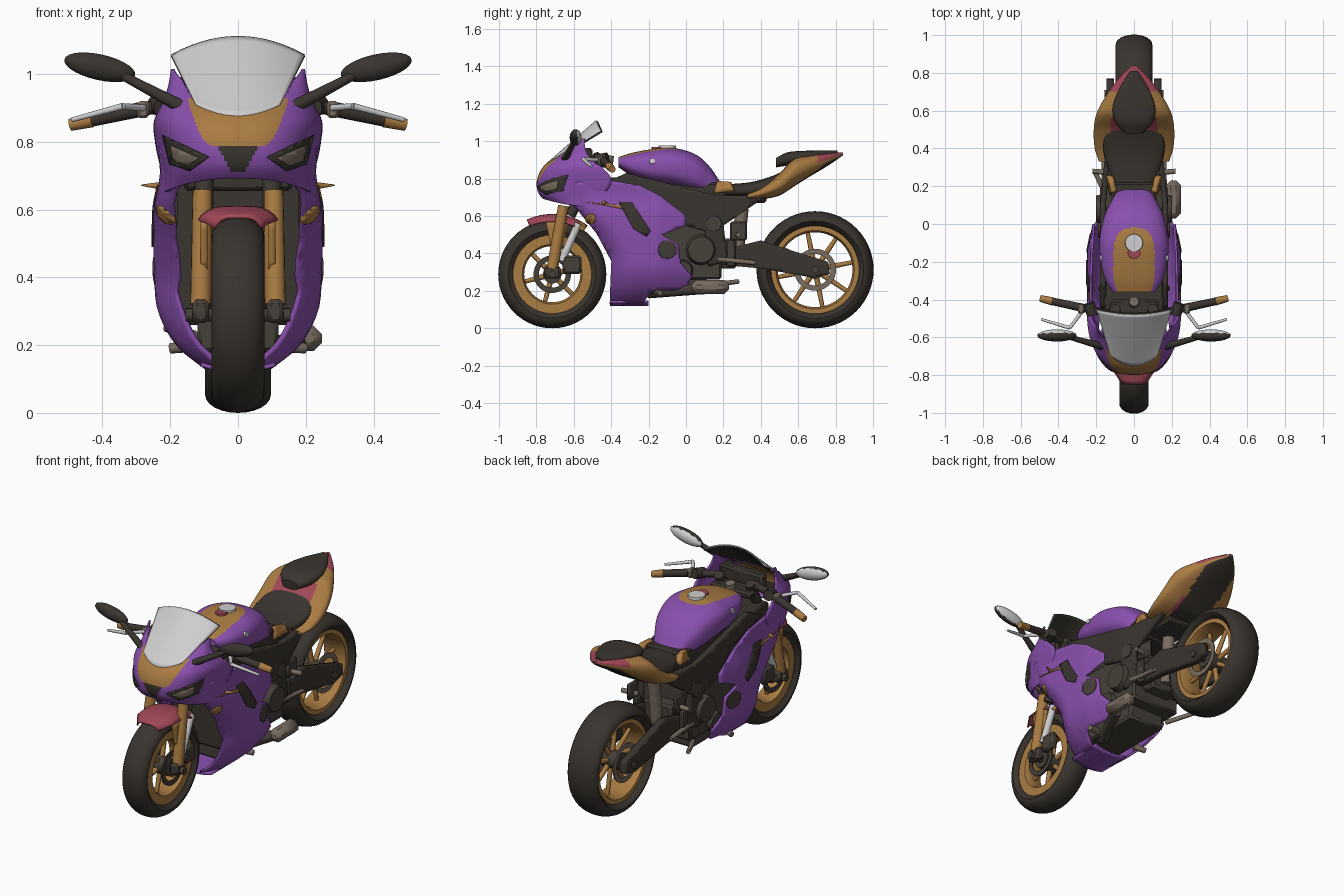
import bpy, bmesh, math
from mathutils import Vector, Matrix

if "Cube" in bpy.data.objects:
    bpy.data.objects.remove(bpy.data.objects["Cube"])


def material(name, r, g, b):
    m = bpy.data.materials.new(name)
    m.use_nodes = True
    m.diffuse_color = (r, g, b, 1)
    bsdf = next(n for n in m.node_tree.nodes if n.type == 'BSDF_PRINCIPLED')
    bsdf.inputs["Base Color"].default_value = (r, g, b, 1)
    return m


PURPLE = material("purple paint", .25, .08, .42)
GOLD = material("gold paint", .40, .20, .055)
BLACK = material("warm black", .042, .035, .028)
ENGINE = material("engine grey", .06, .05, .04)
RED = material("dusty red", .36, .065, .095)
WHITE = material("pale silver", .62, .62, .62)
METAL = material("brown metal", .19, .15, .115)


def finish(name, bm, mats, mirror=False, thick=0, bevel=0, rule=None):
    bmesh.ops.recalc_face_normals(bm, faces=bm.faces[:])
    bm.normal_update()
    if rule:
        for f in bm.faces:
            f.material_index = rule(f.calc_center_median(), f.normal)
    me = bpy.data.meshes.new(name)
    bm.to_mesh(me)
    bm.free()
    for m in mats:
        me.materials.append(m)
    for p in me.polygons:
        p.use_smooth = not bevel
    me.set_sharp_from_angle(angle=.8)
    ob = bpy.data.objects.new(name, me)
    bpy.context.collection.objects.link(ob)
    if thick:
        s = ob.modifiers.new("thickness", 'SOLIDIFY')
        s.thickness, s.offset = thick, 0
    if bevel:
        ob.modifiers.new("bevel", 'BEVEL').width = bevel
    if mirror:
        ob.modifiers.new("mirror", 'MIRROR')


def interp(tab, t):
    """Smoothly interpolate the columns of a table keyed by its first column."""
    t = min(max(t, tab[0][0]), tab[-1][0])
    i = max(k for k in range(len(tab) - 1) if tab[k][0] <= t)
    a, b = tab[i], tab[i + 1]
    p, q = tab[max(i - 1, 0)], tab[min(i + 2, len(tab) - 1)]
    h = b[0] - a[0]
    s = (t - a[0]) / h
    out = []
    for j in range(1, len(a)):
        m = (b[j] - p[j]) / (b[0] - p[0]) * h
        n = (q[j] - a[j]) / (q[0] - a[0]) * h
        out.append(a[j] + m * s + (3 * (b[j] - a[j]) - 2 * m - n) * s**2
                   + (2 * (a[j] - b[j]) + m + n) * s**3)
    return out


def grid(name, rows, mats, wrap_rows=False, wrap_cols=False, cap=False, **kw):
    bm = bmesh.new()
    vs = [[bm.verts.new(p) for p in r] for r in rows]
    R, C = len(vs), len(vs[0])
    for i in range(R if wrap_rows else R - 1):
        for j in range(C if wrap_cols else C - 1):
            k, l = (i + 1) % R, (j + 1) % C
            bm.faces.new((vs[i][j], vs[i][l], vs[k][l], vs[k][j]))
    if cap:
        bm.faces.new(vs[0])
        bm.faces.new(vs[-1])
    finish(name, bm, mats, **kw)


def power(v, n=2.6):
    return math.copysign(abs(v) ** (2 / n), v)


def loft(name, tab, mats, rule=None, steps=24, sides=32):
    """Rounded body along y; table columns are y, half width, bottom, top."""
    rows = []
    for i in range(steps + 1):
        y = tab[0][0] + (tab[-1][0] - tab[0][0]) * i / steps
        w, lo, hi = interp(tab, y)
        ring = [math.tau * k / sides for k in range(sides)]
        rows.append([(w * power(math.cos(a)), y,
                      (lo + hi) / 2 + (hi - lo) / 2 * power(math.sin(a))) for a in ring])
    grid(name, rows, mats, wrap_cols=True, cap=True, rule=rule)


def lathe(name, profile, cy, cz, mat, steps=56, **kw):
    """Closed profile of (x, radius) turned about the wheel axis."""
    turn = [math.tau * k / steps for k in range(steps)]
    rows = [[(x, cy + r * math.cos(a), cz + r * math.sin(a)) for x, r in profile] for a in turn]
    grid(name, rows, [mat], wrap_rows=True, wrap_cols=True, **kw)


def panel(name, outline, place, mat, step=.03, thick=.012, mirror=True):
    """Flat outline cut into a fine grid, then bent onto a surface."""
    bm = bmesh.new()
    bm.faces.new([bm.verts.new((u, v, 0)) for u, v in outline])
    bmesh.ops.triangulate(bm, faces=bm.faces[:])
    for axis in (0, 1):
        lo, hi = (fn(p[axis] for p in outline) for fn in (min, max))
        no = (1, 0, 0) if axis == 0 else (0, 1, 0)
        for k in range(1, int((hi - lo) / step) + 1):
            co = Vector(no) * (lo + k * step)
            bmesh.ops.bisect_plane(bm, geom=bm.verts[:] + bm.edges[:] + bm.faces[:],
                                   dist=1e-5, plane_co=co, plane_no=no)
    for v in bm.verts:
        v.co = place(v.co.x, v.co.y)
    finish(name, bm, [mat], mirror=mirror, thick=thick)


def rods(name, items, mat, mirror=True, sides=16):
    """Round bars, each given as start, end, start radius, end radius."""
    bm = bmesh.new()
    for p, q, r, s in items:
        p, q = Vector(p), Vector(q)
        m = Matrix.Translation((p + q) / 2) @ (q - p).to_track_quat('Z', 'Y').to_matrix().to_4x4()
        bmesh.ops.create_cone(bm, cap_ends=True, segments=sides, radius1=r, radius2=s,
                              depth=(q - p).length, matrix=m)
    finish(name, bm, [mat], mirror=mirror)


def boxes(name, items, mat, mirror=False, bevel=.012):
    bm = bmesh.new()
    for c, s in items:
        bmesh.ops.create_cube(bm, size=1, matrix=Matrix.Translation(c) @ Matrix.Diagonal((*s, 1)))
    finish(name, bm, [mat], mirror=mirror, bevel=bevel)


def circle(u, v, r, n=20):
    return [(u + r * math.cos(math.tau * k / n), v + r * math.sin(math.tau * k / n)) for k in range(n)]


# Wheels
for end, cy, R, w, ri, depth, count in (("front", -.715, .289, .078, .215, .055, 6),
                                        ("rear", .69, .313, .097, .24, .03, 8)):
    arc = [(w * math.cos(a), ri + .02 + (R - ri - .02) * math.sin(a))
           for a in (math.pi * k / 12 for k in range(13))]
    lathe(end + "_tyre", [(w * .75, ri - .005)] + arc + [(-w * .75, ri - .005)], cy, R, BLACK)
    e = w * .72
    lathe(end + "_rim", [(e, ri + .006), (e, ri - depth), (e * .6, ri - depth - .01),
                         (-e * .6, ri - depth - .01), (-e, ri - depth), (-e, ri + .006)], cy, R, GOLD)
    spokes = []
    c = Vector((0, cy, R))
    for k in range(count):
        a = math.tau * (k + .25) / count
        d = Vector((0, math.cos(a), math.sin(a)))
        spokes.append((c + d * .04, c + d * (ri - depth), .015, .011))
    rods(end + "_spokes", spokes, GOLD, mirror=False, sides=8)
    rods(end + "_hub", [((-.07, cy, R), (.07, cy, R), .05, .05),
                        ((-.155, cy, R), (.155, cy, R), .02, .02)], ENGINE, mirror=False)
    ro, x, disc = (.1, .07, ENGINE) if end == "front" else (.112, .085, METAL)
    lathe(end + "_brake_disc", [(x, ro), (x + .007, ro), (x + .007, ro - .028), (x, ro - .028)],
          cy, R, disc, mirror=True)

# Front fork, calipers and mudguard
rods("fork_lower", [((.11, -.715, .32), (.105, -.655, .655), .031, .029)], GOLD)
rods("fork_slider", [((.1, -.665, .36), (.1, -.575, .56), .02, .02)], WHITE)
rods("fork_upper", [((.1, -.62, .6), (.1, -.45, .93), .028, .028)], BLACK)
boxes("caliper", [((.1, -.61, .34), (.04, .1, .1)), ((.11, -.715, .3), (.05, .09, .07))], ENGINE, True)
panel("mudguard_stay", [(-.75, .57), (-.63, .57), (-.66, .42), (-.72, .42)],
      lambda y, z: (.1, y, z), GOLD, thick=.02)
rows = []
for i in range(17):
    a = math.radians(115 - 61 * i / 16)
    w = .115 * min(1, .6 + i / 10)
    rows.append([(w * s, -.715 + r * math.cos(a), .289 + r * math.sin(a))
                 for s in (k / 8 - 1 for k in range(17)) for r in [.318 - .036 * s**4]])
grid("front_mudguard", rows, [RED, GOLD], thick=.008, rule=lambda c, n: int(c.y > -.57))


# Windscreen: s runs across, t runs up the slope
def screen_point(s, t):
    return ((.125 + .072 * t) * s, -.75 + .27 * t + (.055 - .03 * t) * s * s,
            .875 + .235 * t + (.035 - .09 * t) * s * s)


def behind_screen(x, y, z):
    """Keep a cowl point from poking through the windscreen."""
    s = t = 0
    for _ in range(12):
        s = abs(x) / (.125 + .072 * t)
        t = min(max((z - .875 - (.035 - .09 * t) * s * s) / .235, -.3), 1)
    return x, max(y, screen_point(s, t)[1] + .014) if t > 0 and s < 1.03 else y, z


rows = [[Vector(screen_point(k / 12 - 1, i / 16)) for k in range(25)] for i in range(17)]
grid("windscreen", rows, [WHITE], thick=.006)
lining = [[p + Vector((0, .009, -.004)) for p in r] for r in rows[3:]]
grid("windscreen_lining", lining, [BLACK], thick=.004)

# Upper cowl: height, nose y, half width, rear y
COWL = [(.64, -.69, .215, -.5), (.70, -.765, .215, -.48), (.74, -.79, .228, -.42), (.80, -.79, .24, -.4),
        (.86, -.76, .243, -.45), (.92, -.69, .215, -.52), (.97, -.62, .2, -.54), (1.02, -.58, .192, -.54)]


def cowl_color(c, n):
    if .715 < c.z < .787 and abs(c.x) < .02 + .55 * (c.z - .715):
        return 1
    return 2 if .787 < c.z < .925 and abs(c.x) < .07 + .21 * (c.z - .787) ** .5 else 0


def cowl_point(a, v):
    side = math.sin(a) ** 2
    lo, hi = .695 - .045 * side, .93 + .085 * side
    z = lo + (hi - lo) * v
    nose, w, back = interp(COWL, z)
    return behind_screen(w * power(math.sin(a)), back + (nose - back) * power(math.cos(a)), z)


rows = [[cowl_point(math.pi * (k / 120 - .5), i / 72) for k in range(121)] for i in range(73)]
grid("upper_cowl", rows, [PURPLE, BLACK, GOLD], thick=.01, rule=cowl_color)


def on_cowl(x, z, lift=.008):
    nose, w, back = interp(COWL, z)
    return x, back + (nose - back) * (1 - min(x / w, 1) ** 2.6) ** (1 / 2.6) - lift, z


panel("headlight_surround", [(.085, .755), (.14, .715), (.2, .735), (.22, .82)], on_cowl, BLACK, .015, .008)
panel("headlight_lens", [(.115, .753), (.15, .728), (.19, .745), (.2, .79)],
      lambda x, z: on_cowl(x, z, .013), METAL, .015, .006)

# Side fairing: width by height, and front edge by height
WIDTH = [(.13, .09), (.2, .175), (.3, .23), (.4, .241), (.6, .242), (.7, .225), (.8, .23)]
EDGE = [(.13, -.405), (.36, -.395), (.51, -.475), (.65, -.6), (.8, -.68)]


def on_side(y, z, lift=0):
    lead = max(0, 1 - (y - interp(EDGE, z)[0]) / .12)
    rear = max(0, y + .15)
    return interp(WIDTH, z)[0] - .06 * lead**2 - .2 * rear + lift, y, z


panel("side_fairing", [(-.66, .71), (-.59, .65), (-.475, .51), (-.395, .36), (-.405, .135), (-.23, .135),
                       (-.19, .2), (0, .21), (.03, .28), (-.03, .35), (-.04, .45), (-.13, .5), (0, .55),
                       (0, .6), (-.14, .71), (-.25, .765), (-.46, .80), (-.6, .78)], on_side, PURPLE)
panel("belly_pan", [(-.11, -.405), (.11, -.405), (.11, -.2), (-.11, -.2)],
      lambda x, y: (x, y, .125 + 1.5 * x * x), PURPLE, mirror=False)


def raised(y, z):
    return on_side(y, z, .007)


panel("side_vent", [(-.36, .675), (-.29, .675), (-.19, .52), (-.21, .49), (-.28, .53)], raised, BLACK, thick=.008)
panel("engine_window", circle(-.1, .42, .05), raised, ENGINE, thick=.008)
panel("indicator", circle(-.51, .585, .027), raised, GOLD, thick=.009)
panel("side_stripe", [(-.54, .675), (-.33, .655), (-.33, .635), (-.42, .655)], raised, GOLD, thick=.008)
rods("winglet", [((.21, -.45, .67), (.285, -.42, .672), .014, .002)], GOLD)

# Inner bodywork, engine and frame
boxes("inner_core", [((0, -.34, .5), (.38, .04, .46)), ((0, -.41, .73), (.32, .28, .15)),
                     ((0, -.53, .92), (.28, .06, .09)), ((0, -.45, .88), (.26, .1, .04)),
                     ((0, 0, .72), (.24, .44, .12)), ((0, .28, .7), (.2, .3, .06))], BLACK)
boxes("engine", [((0, -.02, .42), (.32, .42, .32)), ((0, -.1, .24), (.24, .42, .12)),
                 ((0, -.1, .62), (.28, .34, .18)), ((0, .22, .4), (.18, .1, .16))], ENGINE)
rods("engine_covers", [((.15, .08, .42), (.2, .08, .42), .085, .07), ((.15, -.02, .31), (.19, -.02, .31), .06, .05),
                       ((.15, .15, .56), (.18, .15, .56), .045, .04)], ENGINE)
panel("main_frame", [(-.45, .77), (-.32, .83), (.16, .71), (.44, .71), (.36, .66), (.2, .55), (.22, .36),
                     (.12, .33), (.1, .52), (-.04, .56), (-.17, .69)],
      lambda y, z: (.165 - .1 * max(0, y - .1), y, z), BLACK, thick=.03)
panel("swingarm", [(.18, .34), (.2, .42), (.4, .47), (.52, .43), (.76, .355), (.77, .29), (.68, .27), (.4, .32)],
      lambda y, z: (.125, y, z), BLACK, thick=.04)
rods("rear_shock", [((0, .27, .36), (0, .3, .64), .035, .035)], METAL, mirror=False)
rods("foot_pegs", [((.12, .27, .5), (.22, .28, .5), .015, .013), ((.13, -.16, .2), (.2, -.14, .19), .02, .015),
                   ((.16, .17, .37), (.16, .37, .35), .014, .012)], METAL)
boxes("footrest_hanger", [((.15, .28, .52), (.02, .09, .1)), ((.15, .24, .4), (.03, .05, .14))], ENGINE, True, .008)
boxes("exhaust_silencer", [((.208, .13, .22), (.08, .2, .075))], METAL, bevel=.025)
rods("exhaust_pipe", [((.06, -.2, .19), (.18, .06, .21), .03, .03)], ENGINE, mirror=False)
rods("side_stand", [((-.13, .12, .23), (-.21, .28, .25), .014, .012)], METAL, mirror=False)

# Fuel tank, cap and side knobs
loft("fuel_tank", [(-.36, .11, .86, .915), (-.3, .15, .82, .935), (-.2, .176, .78, .955), (-.08, .182, .76, .965),
                   (.05, .155, .73, .93), (.13, .115, .71, .86), (.19, .08, .71, .77)], [PURPLE, GOLD],
     lambda c, n: int(n.z > .25 and abs(c.x / .11)**3 + abs((c.y + .21) / .19)**3 < 1), 72, 112)
rods("fuel_cap", [((0, -.1, .95), (0, -.1, .976), .05, .046)], WHITE, mirror=False, sides=24)
rods("fuel_cap_hinge", [((0, -.15, .94), (0, -.15, .97), .035, .033)], RED, mirror=False)
rods("tank_knob", [((.14, -.18, .89), (.182, -.18, .895), .018, .015)], WHITE)
rods("steering_nut", [((0, -.42, .88), (0, -.41, .925), .03, .025)], METAL, mirror=False)


# Seat, tail and pillion pad
def tail_color(c, n):
    if n.z < -.5 and abs(c.x) < .1:
        return 2
    return int(c.y > .7 and n.z > 0 or .46 < c.y < .56 and abs(c.x) < .12)


loft("seat", [(.15, .09, .69, .765), (.25, .12, .7, .772), (.35, .155, .7, .782),
              (.45, .16, .73, .81), (.52, .12, .79, .84)], [BLACK])
loft("tail", [(.33, .185, .69, .72), (.4, .208, .69, .755), (.5, .213, .71, .83), (.58, .2, .76, .91),
              (.66, .16, .81, .928), (.76, .09, .87, .937), (.84, .012, .925, .94)], [GOLD, RED, BLACK],
     tail_color, 48, 48)
loft("pillion_pad", [(.48, .05, .86, .91), (.54, .1, .87, .94), (.62, .112, .89, .948),
                     (.72, .075, .91, .951), (.81, .02, .93, .95)], [BLACK])
panel("seat_trim", [(.15, .72), (.17, .785), (.24, .78), (.26, .735)],
      lambda y, z: (.115 - .2 * (z - .72) + .2 * (y - .15), y, z), GOLD, thick=.03)

# Handlebars, levers and mirrors
rods("handlebar", [((.1, -.48, .92), (.3, -.44, .895), .02, .02), ((.29, -.44, .895), (.43, -.41, .865), .022, .02),
                   ((.22, -.48, .9), (.24, -.42, .91), .03, .03)], BLACK)
boxes("switch_housing", [((.28, -.45, .895), (.035, .05, .05))], METAL, True, .008)
rods("bar_end", [((.43, -.41, .865), (.495, -.394, .85), .022, .018)], GOLD)
rods("lever", [((.28, -.47, .9), (.34, -.55, .905), .01, .009), ((.34, -.55, .905), (.49, -.505, .865), .01, .007)], WHITE)
rods("mirror_stalk", [((.16, -.65, .9), (.34, -.6, .995), .02, .013)], BLACK)
bm = bmesh.new()
tilt = Matrix.Translation((.408, -.59, 1.02)) @ Matrix.Rotation(-.22, 4, 'Y') @ Matrix.Diagonal((.107, .032, .038, 1))
bmesh.ops.create_uvsphere(bm, u_segments=24, v_segments=14, radius=1, matrix=tilt)
finish("mirror", bm, [BLACK, WHITE], mirror=True, rule=lambda c, n: int(n.y > .55))
